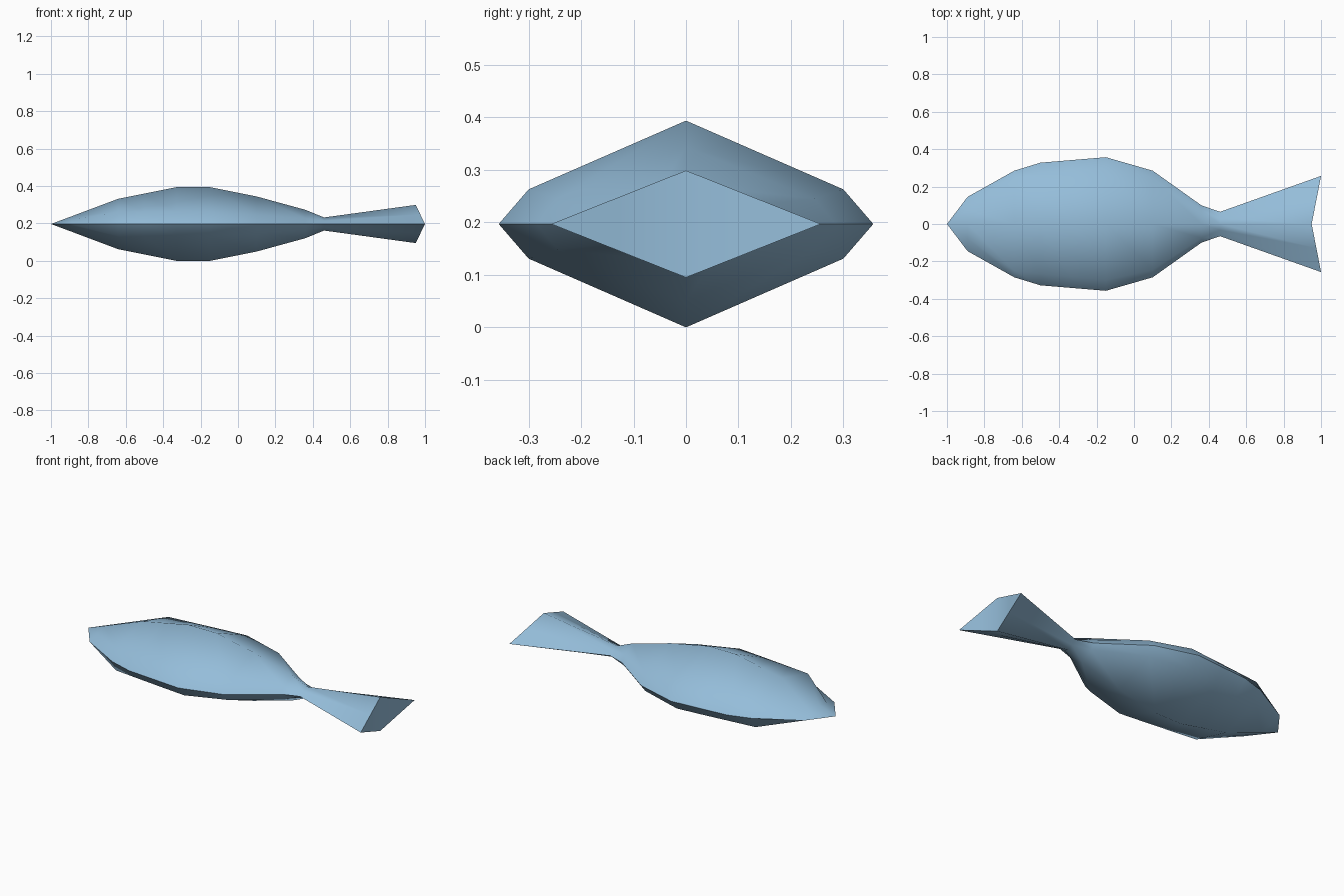
import bpy
import bmesh
import math

cube = bpy.data.objects.get("Cube")
if cube:
    bpy.data.objects.remove(cube, do_unlink=True)

# Single pale blue colour
blue = bpy.data.materials.new("pale blue")
blue.use_nodes = True
colour = (0.30, 0.51, 0.70, 1.0)
blue.diffuse_color = colour
blue.node_tree.nodes["Principled BSDF"].inputs["Base Color"].default_value = colour

MID_Z = 0.197
NOSE_X = -1.0

# Stations: x, rim half width, shoulder half width, shoulder height, ridge height
STATIONS = [
    (-0.89, 0.145, 0.076, 0.02, 0.041),
    (-0.64, 0.285, 0.25, 0.066, 0.135),
    (-0.50, 0.328, 0.265, 0.066, 0.163),
    (-0.33, 0.342, 0.283, 0.066, 0.197),
    (-0.15, 0.357, 0.30, 0.066, 0.197),
    (0.10, 0.285, 0.245, 0.048, 0.147),
    (0.36, 0.10, 0.075, 0.03, 0.076),
    (0.46, 0.065, 0.0325, 0.0175, 0.035),
]
# Forked tail end: tips reach further back than the middle
TAIL_TIP_X, TAIL_NOTCH_X = 1.0, 0.95
TAIL_HALF_WIDTH, TAIL_HALF_HEIGHT = 0.257, 0.102


def ring_points(xs, rim, shoulder, shoulder_z, ridge):
    """Eight-sided section, mirrored sideways and up-down."""
    x_rim, x_mid, x_ridge = xs
    return [
        (x_rim, rim, 0), (x_mid, shoulder, shoulder_z), (x_ridge, 0, ridge),
        (x_mid, -shoulder, shoulder_z), (x_rim, -rim, 0),
        (x_mid, -shoulder, -shoulder_z), (x_ridge, 0, -ridge),
        (x_mid, shoulder, -shoulder_z),
    ]


def add_ring(bm, points):
    return [bm.verts.new((x, y, z + MID_Z)) for x, y, z in points]


bm = bmesh.new()
rings = [add_ring(bm, ring_points((x, x, x), *dims)) for x, *dims in STATIONS]
rings.append(add_ring(bm, ring_points(
    (TAIL_TIP_X, (TAIL_TIP_X + TAIL_NOTCH_X) / 2, TAIL_NOTCH_X),
    TAIL_HALF_WIDTH, TAIL_HALF_WIDTH / 2,
    TAIL_HALF_HEIGHT / 2, TAIL_HALF_HEIGHT)))

# Pointed nose
nose = bm.verts.new((NOSE_X, 0, MID_Z))
for i in range(8):
    bm.faces.new((nose, rings[0][i], rings[0][(i + 1) % 8]))

# Body and tail skin
for a, b in zip(rings, rings[1:]):
    for i in range(8):
        j = (i + 1) % 8
        bm.faces.new((a[i], b[i], b[j], a[j]))

# Folded tail end, one flat half on each side
end = rings[-1]
bm.faces.new((end[6], end[7], end[0], end[1], end[2]))
bm.faces.new((end[2], end[3], end[4], end[5], end[6]))

bmesh.ops.recalc_face_normals(bm, faces=bm.faces)
mesh = bpy.data.meshes.new("fish_body")
bm.to_mesh(mesh)
bm.free()
mesh.materials.append(blue)

fish = bpy.data.objects.new("fish_body", mesh)
bpy.context.collection.objects.link(fish)
bpy.context.view_layer.objects.active = fish
fish.select_set(True)
bpy.ops.object.shade_smooth_by_angle(angle=math.radians(60))
